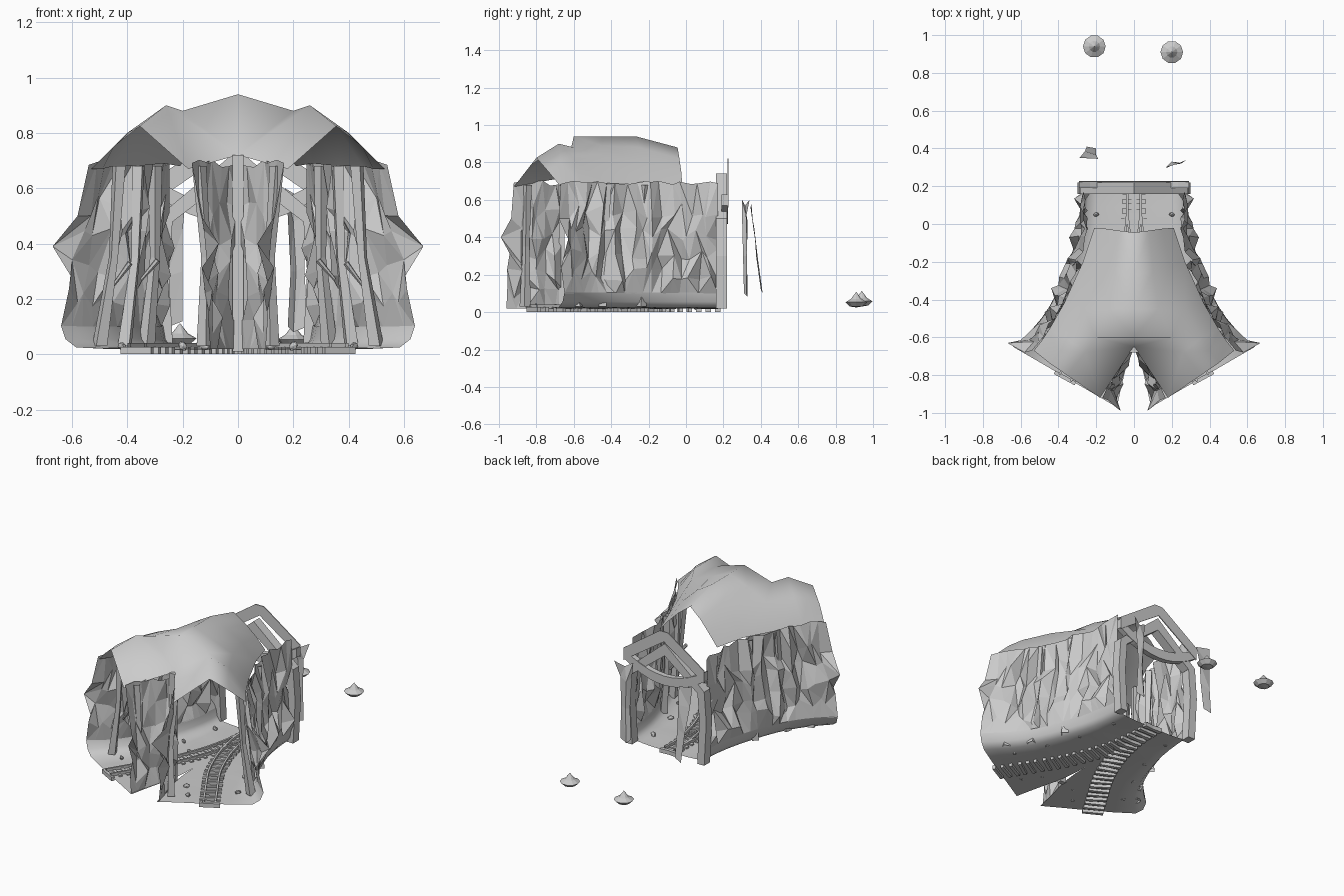
import bpy, bmesh, math, random
from mathutils import Vector, Matrix

if "Cube" in bpy.data.objects:
    bpy.data.objects.remove(bpy.data.objects["Cube"])

rnd = random.Random(4)


def make(name, verts, faces, mirror=False, smooth=False):
    me = bpy.data.meshes.new(name)
    me.from_pydata([tuple(v) for v in verts], [], faces)
    bm = bmesh.new()
    bm.from_mesh(me)
    bmesh.ops.recalc_face_normals(bm, faces=bm.faces)
    bm.to_mesh(me)
    bm.free()
    ob = bpy.data.objects.new(name, me)
    bpy.context.collection.objects.link(ob)
    if smooth:
        for p in me.polygons:
            p.use_smooth = True
    if mirror:
        m = ob.modifiers.new("Mirror", "MIRROR")
        m.merge_threshold = 0.003
    return ob


def grid(name, rows, tri=False, **kw):
    """Skin a list of equally long point rows."""
    n = len(rows[0])
    faces = []
    for i in range(len(rows) - 1):
        for j in range(n - 1):
            a, b, c, d = i*n+j, i*n+j+1, (i+1)*n+j+1, (i+1)*n+j
            if not tri:
                faces.append((a, b, c, d))
            elif rnd.random() < 0.5:
                faces += [(a, b, c), (a, c, d)]
            else:
                faces += [(a, b, d), (b, c, d)]
    return make(name, [p for r in rows for p in r], faces, **kw)


def sample(path, n):
    """Evenly spaced points along a polyline."""
    pts = [Vector(p) for p in path]
    lens = [(b - a).length for a, b in zip(pts, pts[1:])]
    total, out = sum(lens), []
    for k in range(n):
        d, i = total * k / (n - 1), 0
        while i < len(lens) - 1 and d > lens[i]:
            d -= lens[i]
            i += 1
        out.append(pts[i].lerp(pts[i+1], min(1, d / lens[i])))
    return out


def smooth_path(path, n):
    pts = sample(path, n)
    for _ in range(3):
        pts = [pts[0]] + [(a + 2*b + c) / 4 for a, b, c in zip(pts, pts[1:], pts[2:])] + [pts[-1]]
    return pts


def prism(name, profile, y0, y1, mirror=False):
    """Extrude an x/z outline along y."""
    n = len(profile)
    v = [(x, y0, z) for x, z in profile] + [(x, y1, z) for x, z in profile]
    f = [tuple(range(n)), tuple(range(2*n-1, n-1, -1))]
    f += [(i, (i+1) % n, (i+1) % n + n, i + n) for i in range(n)]
    return make(name, v, f, mirror)


# Plan outlines of the right half
OUTER = [(.27, .17), (.28, 0), (.34, -.2), (.42, -.4), (.5, -.53), (.64, -.65)]
WALL_TOP = [(.27, .17), (.25, -.02), (.29, -.2), (.38, -.42), (.46, -.57), (.54, -.67)]
INNER = [(0, .17), (0, -.1), (0, -.4), (0, -.65), (.06, -.8), (.09, -.97)]

# Cave floor with upturned rim
outer, inner = smooth_path(OUTER, 14), smooth_path(INNER, 14)
rows = []
for k, (o, i) in enumerate(zip(outer, inner)):
    row = []
    for t, z in ((0, .02), (.2, .018), (.45, .018), (.7, .02), (.9, .025), (.97, .055), (1.0, .105)):
        p = i.lerp(o, t)
        wob = rnd.uniform(-.006, .006) if 0 < t < .9 else 0
        row.append((p.x, p.y, z + wob * .5))
    rows.append(row)
grid("cave_floor", rows, mirror=True, smooth=True)


# Jagged rock walls
def rock_wall(name, bottom, top, n, heights, amp, side):
    b, t = smooth_path(bottom, n), smooth_path(top, n)
    rows = []
    for k in range(n):
        tan = (b[min(k+1, n-1)] - b[max(k-1, 0)]).normalized()
        nor = Vector((-tan.y, tan.x)) * side
        ridge = (amp * .6) * (1 if k % 2 else -.6) * rnd.uniform(.3, 1)
        row = []
        for h, z in enumerate(heights):
            f = (z - heights[0]) / (heights[-1] - heights[0])
            p = b[k].lerp(t[k], f)
            zz = z
            if 0 < h:
                s = 1 if h < len(heights) - 1 else .35
                p = p + nor * s * (ridge + rnd.uniform(-amp, amp))
                if 0 < k < n - 1:
                    p = p + tan * rnd.uniform(-.02, .02)
                zz = z + rnd.uniform(-.04, .04) * s
            row.append((p.x, p.y, zz))
        rows.append(row)
    return rows


rows = rock_wall("outer", OUTER, WALL_TOP, 19, [.1, .2, .31, .42, .54, .69], .035, 1)
rows[-1][3] = (.67, -.63, .39)
rows[-1][4] = (.58, -.68, .5)
grid("outer_rock_wall", rows, tri=True, mirror=True)

rows = rock_wall("inner", [(0.01, -.65), (.06, -.8), (.10, -.96)],
                 [(.01, -.65), (.09, -.78), (.17, -.92)], 7,
                 [.02, .1, .2, .3, .41, .53, .69], .022, 1)
rows[-1][4] = (.07, -.99, .4)
rows[0] = [(0, -.65, p[2]) for p in rows[0]]
grid("inner_rock_wall", rows, tri=True, mirror=True)
prism("dividing_pillar", [(-.02, .01), (.02, .01), (.02, .72), (-.02, .72)], -.68, -.65)

# Stone ribs standing against the walls
for k, (x, y, tx, ty) in enumerate([(.33, -.24, .3, -.22), (.41, -.45, .36, -.42),
                                    (.50, -.58, .43, -.6), (.12, -.86, .14, -.85)]):
    ring = lambda cx, cy, z, r: [(cx + r*math.cos(a*math.tau/4 + k), cy + r*math.sin(a*math.tau/4 + k), z) for a in range(5)]
    mid = ((x+tx)/2 - .015, (y+ty)/2)
    grid("stone_rib", [ring(x, y, .03, .03), ring(*mid, .35, .018), ring(tx, ty, .68, .026)], mirror=True)

# Vaulted roof, from the outer edge over the ridge to the middle
ROOF = [
    [(.21, -.02, .68), (.15, -.025, .75), (.08, -.035, .82), (0, -.045, .88)],
    [(.27, -.2, .69), (.19, -.22, .79), (.1, -.25, .88), (0, -.27, .94)],
    [(.37, -.42, .68), (.27, -.44, .83), (.13, -.45, .89), (0, -.45, .94)],
    [(.45, -.56, .68), (.36, -.6, .82), (.2, -.6, .88), (0, -.6, .94)],
    [(.49, -.62, .67), (.40, -.67, .8), (.26, -.68, .9), (0, -.65, .72)],
    [(.53, -.67, .67), (.45, -.735, .75), (.355, -.8, .825), (.18, -.92, .67)],
]
grid("cave_roof", ROOF, mirror=True, smooth=True)

# Rails and sleepers on both branches
TRACK = [(0, .17), (0, .0), (.05, -.22), (.14, -.45), (.27, -.66), (.365, -.815)]
line = smooth_path(TRACK, 22)
tans = [(line[min(k+1, 21)] - line[max(k-1, 0)]).normalized() for k in range(22)]
for s in (-.035, .035):
    rows = []
    for p, t in zip(line, tans):
        c = p + Vector((-t.y, t.x)) * s
        w = Vector((-t.y, t.x)) * .006
        rows.append([(c.x + w.x*a, c.y + w.y*a, z) for a, z in
                     ((-1, .022), (-1, .04), (1, .04), (1, .022), (-1, .022))])
    grid("rail", rows, mirror=True).modifiers["Mirror"].use_mirror_merge = False
for k, (p, t) in enumerate(zip(line, tans)):
    bm = bmesh.new()
    bmesh.ops.create_cube(bm, size=1, matrix=Matrix.Translation((p.x, p.y, .014))
                          @ Matrix.Rotation(math.atan2(t.y, t.x) + rnd.uniform(-.08, .08), 4, "Z")
                          @ Matrix.Diagonal((.02, .125, .026, 1)))
    me = bpy.data.meshes.new("sleeper")
    bm.to_mesh(me)
    bm.free()
    ob = bpy.data.objects.new("sleeper", me)
    bpy.context.collection.objects.link(ob)
    ob.modifiers.new("Mirror", "MIRROR").use_mirror_merge = False

# Entrance frame: posts with gable beams, sagging tie beam, thin crossed boards
prism("entrance_post", [(.235, .02), (.285, .02), (.3, .3), (.285, .5), (.235, .5), (.25, .3)], .16, .22, True)
prism("gable_beam", [(.285, .5), (0, .74), (0, .66), (.235, .48)], .16, .22, True)
prism("crossed_board", [(.29, .56), (.29, .64), (.03, .82), (-.03, .82), (-.03, .775)], .222, .228, True)
N = 10
arc = [(-.29 + .58*i/N, ((i/N - .5)*2)**2) for i in range(N + 1)]
prism("sagging_tie_beam", [(x, .47 + .1*q) for x, q in arc] + [(x, .53 + .1*q) for x, q in reversed(arc)], .19, .225)

# Loose rock slabs behind the entrance
grid("leaning_slab", [[(-.25, .41, .1), (-.2, .40, .12)], [(-.26, .385, .28), (-.2, .375, .3)],
                      [(-.28, .36, .45), (-.2, .365, .45)], [(-.29, .35, .58), (-.19, .345, .56)]], tri=True)
grid("upright_slab", [[(.18, .31, .1), (.2, .33, .08), (.25, .32, .1)],
                      [(.19, .305, .3), (.21, .325, .3), (.24, .325, .32)],
                      [(.18, .3, .5), (.2, .33, .48), (.25, .32, .5)],
                      [(.17, .3, .6), (.22, .315, .57), (.28, .34, .6)]], tri=True)

# Loose crystals behind the tunnel
for x, y, z in ((-.21, .94, .03), (.2, .91, .025)):
    rows = [[(x + r*math.cos(a*math.tau/10), y + r*math.sin(a*math.tau/10), z + h) for a in range(11)]
            for r, h in ((.001, 0), (.035, .005), (.06, .028), (.03, .045), (.001, .082))]
    grid("crystal", rows)

# Pebbles on the floor and small torches on the walls
for x, y in ((.2, .05), (.25, -.2), (.14, -.3), (.33, -.4), (.42, -.6), (.2, -.8), (.12, -.7)):
    bpy.ops.mesh.primitive_ico_sphere_add(subdivisions=1, radius=.016, location=(x, y, .03),
                                          rotation=(x*9, y*7, 0))
    ob = bpy.context.object
    ob.name = "pebble"
    ob.scale = (1, 1.3, .7)
    bpy.ops.object.transform_apply(location=True, rotation=True, scale=True)
    ob.modifiers.new("Mirror", "MIRROR")
for a, b in (((.35, -.33, .27), (.29, -.35, .34)), ((.45, -.54, .25), (.39, -.56, .33))):
    a, b = Vector(a), Vector(b)
    bpy.ops.mesh.primitive_cone_add(vertices=6, radius1=.006, radius2=.011, depth=(b-a).length, location=(a+b)/2)
    ob = bpy.context.object
    ob.name = "wall_torch"
    ob.rotation_euler = (b - a).to_track_quat("Z", "Y").to_euler()
    bpy.ops.object.transform_apply(location=True, rotation=True)
    ob.modifiers.new("Mirror", "MIRROR")
